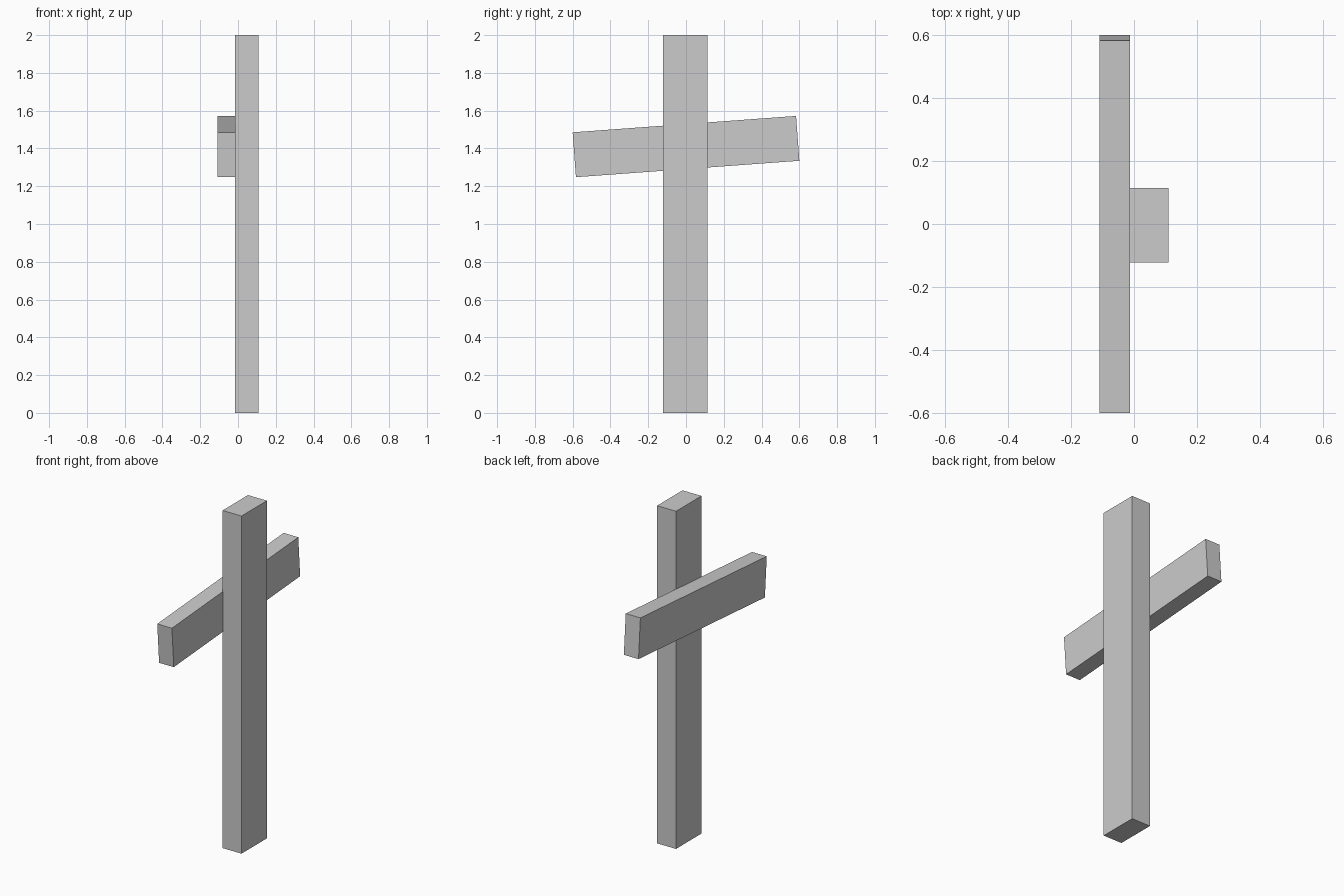
import bpy
from math import radians

if "Cube" in bpy.data.objects:
    bpy.data.objects.remove(bpy.data.objects["Cube"])


def plank(name, size, centre, tilt=0.0):
    bpy.ops.mesh.primitive_cube_add(size=1, location=centre, rotation=(radians(tilt), 0, 0))
    obj = bpy.context.object
    obj.name = name
    obj.scale = size
    return obj


# Upright post standing on the ground
plank("upright_post", (0.124, 0.238, 2.0), (0.047, -0.004, 1.0))

# Slightly tilted board fixed to the left face of the post
plank("cross_board", (0.096, 1.186, 0.238), (-0.061, 0.0, 1.41), tilt=4.2)
